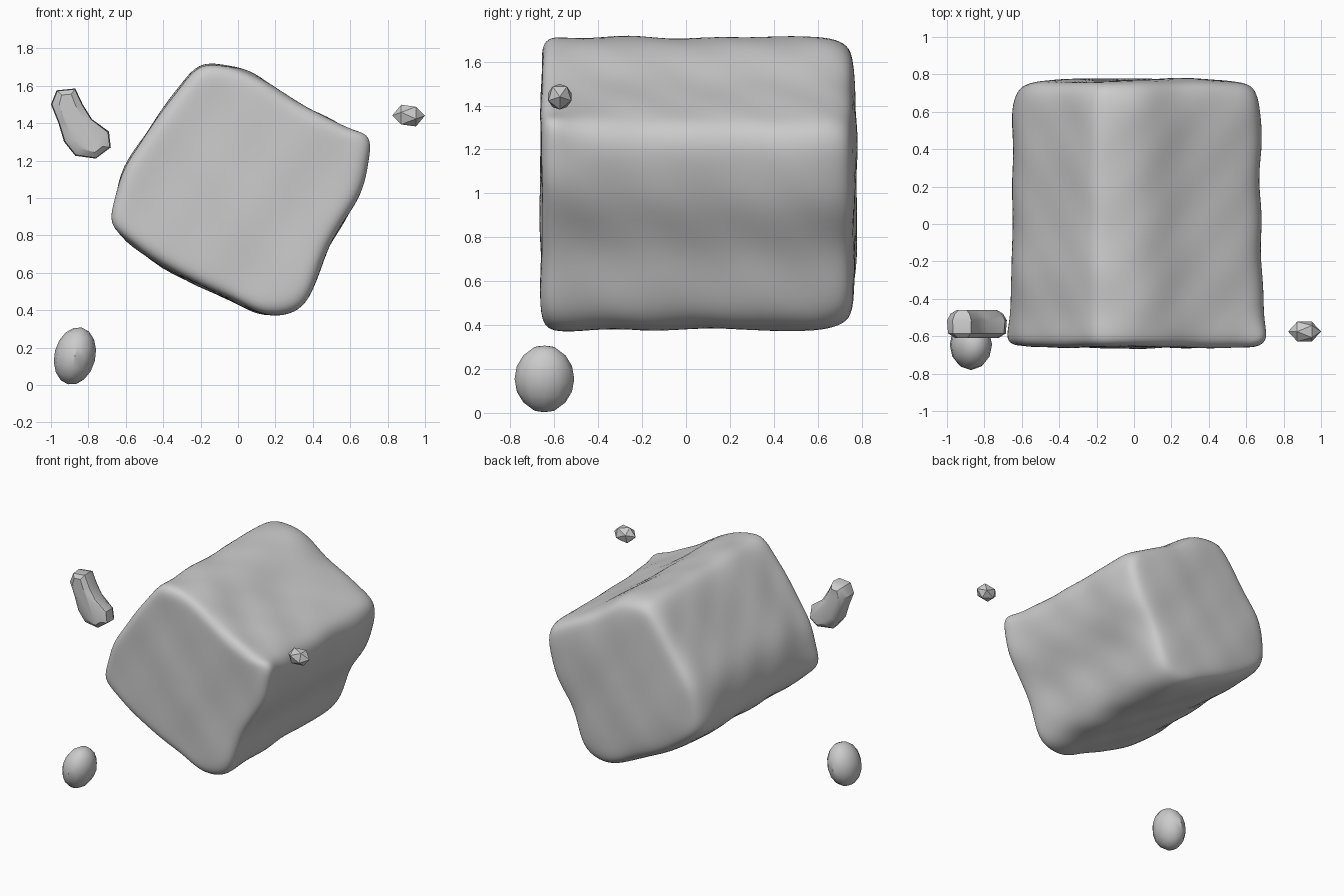
import bpy, bmesh, math
from mathutils import Vector, Matrix

cube = bpy.data.objects.get("Cube")
if cube:
    bpy.data.objects.remove(cube, do_unlink=True)

# One plain grey for everything
grey = bpy.data.materials.new("stone grey")
grey.use_nodes = True
colour = (0.6, 0.6, 0.6, 1)
grey.diffuse_color = colour
grey.node_tree.nodes["Principled BSDF"].inputs["Base Color"].default_value = colour


def finish(name, bm, levels=0, angle=None):
    """Turn a bmesh into a shaded object, with optional subdivision."""
    bmesh.ops.recalc_face_normals(bm, faces=bm.faces)
    mesh = bpy.data.meshes.new(name)
    bm.to_mesh(mesh)
    bm.free()
    mesh.materials.append(grey)
    ob = bpy.data.objects.new(name, mesh)
    bpy.context.collection.objects.link(ob)
    bpy.ops.object.select_all(action='DESELECT')
    ob.select_set(True)
    bpy.context.view_layer.objects.active = ob
    if levels:
        mod = ob.modifiers.new("soften", 'SUBSURF')
        mod.levels = mod.render_levels = levels
        bpy.ops.object.modifier_apply(modifier=mod.name)
    if angle:
        bpy.ops.object.shade_smooth_by_angle(angle=math.radians(angle))
    return ob


def loft(rings):
    """Skin closed rings of equal length and cap both ends."""
    bm = bmesh.new()
    loops = [[bm.verts.new(p) for p in ring] for ring in rings]
    n = len(loops[0])
    for a, b in zip(loops, loops[1:]):
        for i in range(n):
            j = (i + 1) % n
            bm.faces.new((a[i], a[j], b[j], b[i]))
    for end in (loops[0], loops[-1]):
        bm.faces.new(end)
    return bm


# Big block: tilted cross-section (x, z), clockwise from the top
front = [(-.13, 1.72), (.02, 1.70), (.15, 1.625), (.27, 1.53), (.45, 1.44), (.60, 1.37),
         (.695, 1.36), (.725, 1.30), (.70, 1.20), (.67, 1.05), (.60, .92), (.48, .75),
         (.43, .60), (.38, .46), (.30, .385), (.17, .365), (.06, .40), (-.07, .47),
         (-.35, .60), (-.60, .77), (-.71, .86), (-.665, 1.0), (-.62, 1.17), (-.50, 1.33),
         (-.38, 1.50), (-.28, 1.64), (-.21, 1.71)]
# Softer corners behind the front rim
body = list(front)
for i, p in {5: (.57, 1.375), 6: (.655, 1.32), 7: (.685, 1.25), 8: (.685, 1.17), 9: (.65, 1.04),
             18: (-.35, .59), 19: (-.58, .75), 20: (-.655, .85), 21: (-.655, .98)}.items():
    body[i] = p

# Stations: depth, scale about the centre, blend from front to body section
stations = [(-.66, .15, 0), (-.66, .5, 0), (-.66, .8, 0), (-.658, .92, 0), (-.63, .985, 0),
            (-.58, 1, .15), (-.50, 1, .7), (-.38, 1, 1), (-.15, 1, 1), (.1, .985, 1),
            (.35, .995, 1), (.55, 1, 1), (.66, .985, 1), (.735, .94, 1), (.765, .84, 1),
            (.775, .5, 1), (.775, .15, 1)]
centre = Vector((0, 1.04))
rings = []
for y, s, t in stations:
    ring = []
    for f, b in zip(front, body):
        p = centre + (Vector(f).lerp(Vector(b), t) - centre) * s
        ring.append((p.x, y, p.y))
    rings.append(ring)
block = finish("block", loft(rings), levels=2, angle=60)

# Gentle hand-shaped unevenness over the block
for v in block.data.vertices:
    x, y, z = v.co
    lump = math.sin(7 * x + 5 * y + 2) * math.sin(6 * z - 8 * y) + .5 * math.sin(17 * y + 11 * z) * math.sin(15 * x + 4)
    v.co += v.normal * .006 * lump

# Bean-shaped pebble: outline (x, z) lofted through its depth
bean = [(-.97, 1.575), (-.87, 1.585), (-.83, 1.50), (-.78, 1.42), (-.69, 1.355), (-.68, 1.27),
        (-.76, 1.21), (-.87, 1.225), (-.93, 1.30), (-.96, 1.40), (-1.0, 1.50)]
spine = [(-.92, 1.53), (-.91, 1.53), (-.90, 1.49), (-.87, 1.42), (-.77, 1.29), (-.76, 1.28),
         (-.77, 1.27), (-.83, 1.30), (-.86, 1.34), (-.90, 1.43), (-.92, 1.50)]
rings = []
for y, s in [(-.61, .45), (-.585, .93), (-.515, 1), (-.48, .75), (-.46, .35)]:
    ring = []
    for p, c in zip(bean, spine):
        q = Vector(c).lerp(Vector(p), s)
        ring.append((q.x, y, q.y))
    rings.append(ring)
finish("bean_pebble", loft(rings), angle=35)

# Egg-shaped pebble, leaning slightly
bm = bmesh.new()
bmesh.ops.create_uvsphere(bm, u_segments=12, v_segments=8, radius=1, matrix=Matrix.Translation(
    (-.872, -.645, .155)) @ Matrix.Rotation(math.radians(14), 4, 'Y') @ Matrix.Diagonal((.11, .136, .156, 1)))
finish("egg_pebble", bm, angle=35)

# Small faceted pebble
bm = bmesh.new()
bmesh.ops.create_icosphere(bm, subdivisions=1, radius=1, matrix=Matrix.Translation(
    (.912, -.575, 1.44)) @ Matrix.Rotation(math.radians(90), 4, 'Y') @ Matrix.Diagonal((.065, .062, .088, 1)))
finish("small_pebble", bm)
